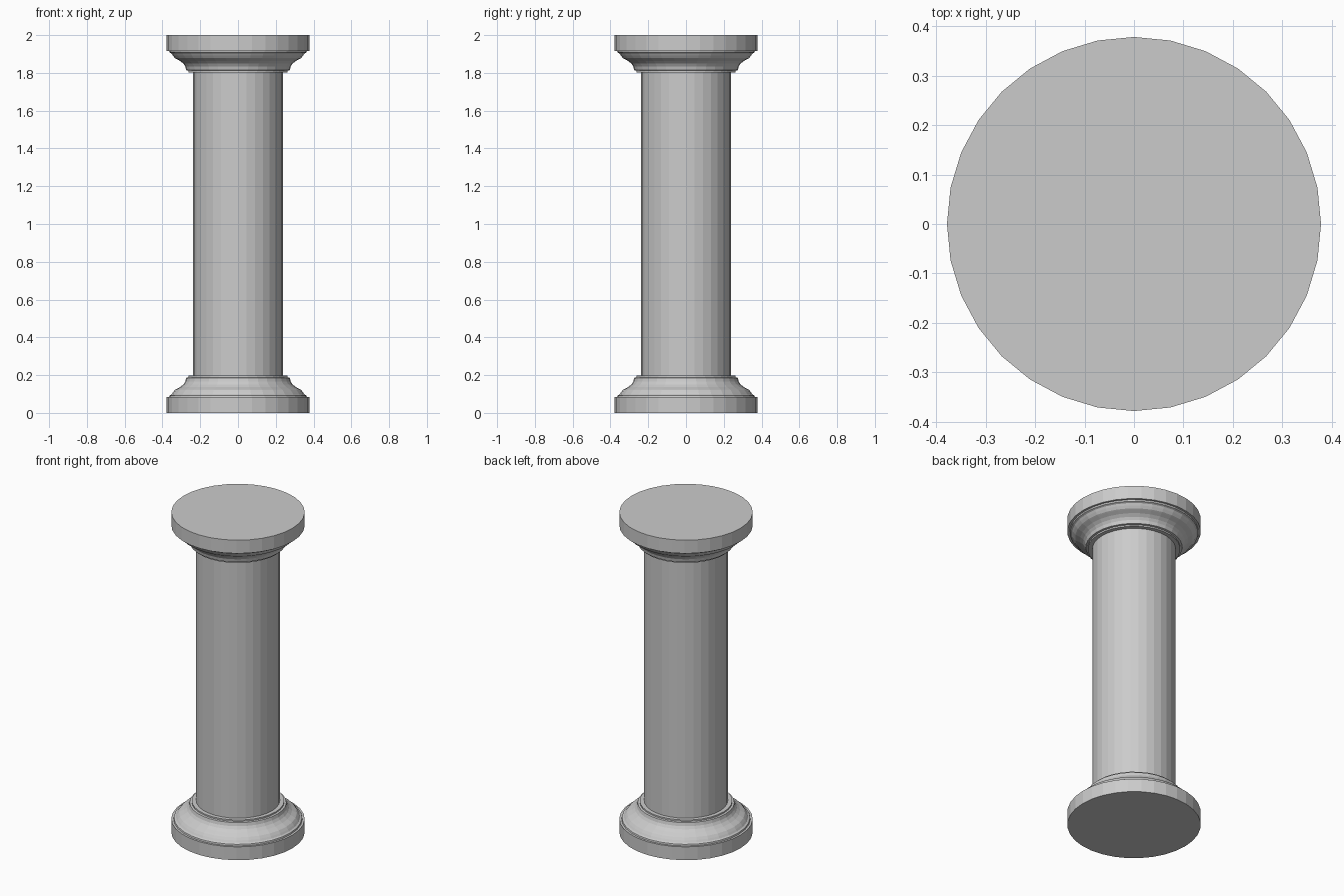
import bpy
import bmesh
from math import cos, sin, tau

SIDES = 32
HEIGHT = 2.0

cube = bpy.data.objects.get("Cube")
if cube:
    bpy.data.objects.remove(cube, do_unlink=True)


def lathe(name, profile):
    """Turn a (radius, height) profile into a closed, faceted solid."""
    bm = bmesh.new()
    rings = [[bm.verts.new((r * cos(tau * i / SIDES), r * sin(tau * i / SIDES), z))
              for i in range(SIDES)] for r, z in profile]
    for low, high in zip(rings, rings[1:]):
        for i in range(SIDES):
            j = (i + 1) % SIDES
            bm.faces.new((low[i], low[j], high[j], high[i]))
    bm.faces.new(rings[0])
    bm.faces.new(rings[-1])
    bmesh.ops.recalc_face_normals(bm, faces=bm.faces)
    mesh = bpy.data.meshes.new(name)
    bm.to_mesh(mesh)
    bm.free()
    obj = bpy.data.objects.new(name, mesh)
    bpy.context.collection.objects.link(obj)
    return obj


# Plinth, small fillets, concave sweep and neck ring
moulding = [
    (0.378, 0), (0.378, 0.083),
    (0.365, 0.083), (0.363, 0.092),
    (0.352, 0.097), (0.345, 0.108), (0.334, 0.122),
    (0.327, 0.126), (0.306, 0.137), (0.289, 0.151),
    (0.279, 0.166), (0.274, 0.186),
    (0.262, 0.188), (0.262, 0.197),
    (0.237, 0.197),
]

lathe("base", moulding)
lathe("capital", [(r, HEIGHT - z) for r, z in moulding])

# Plain shaft between the two mouldings
base_top = moulding[-1][1]
lathe("shaft", [(0.237, base_top), (0.237, HEIGHT - base_top)])
